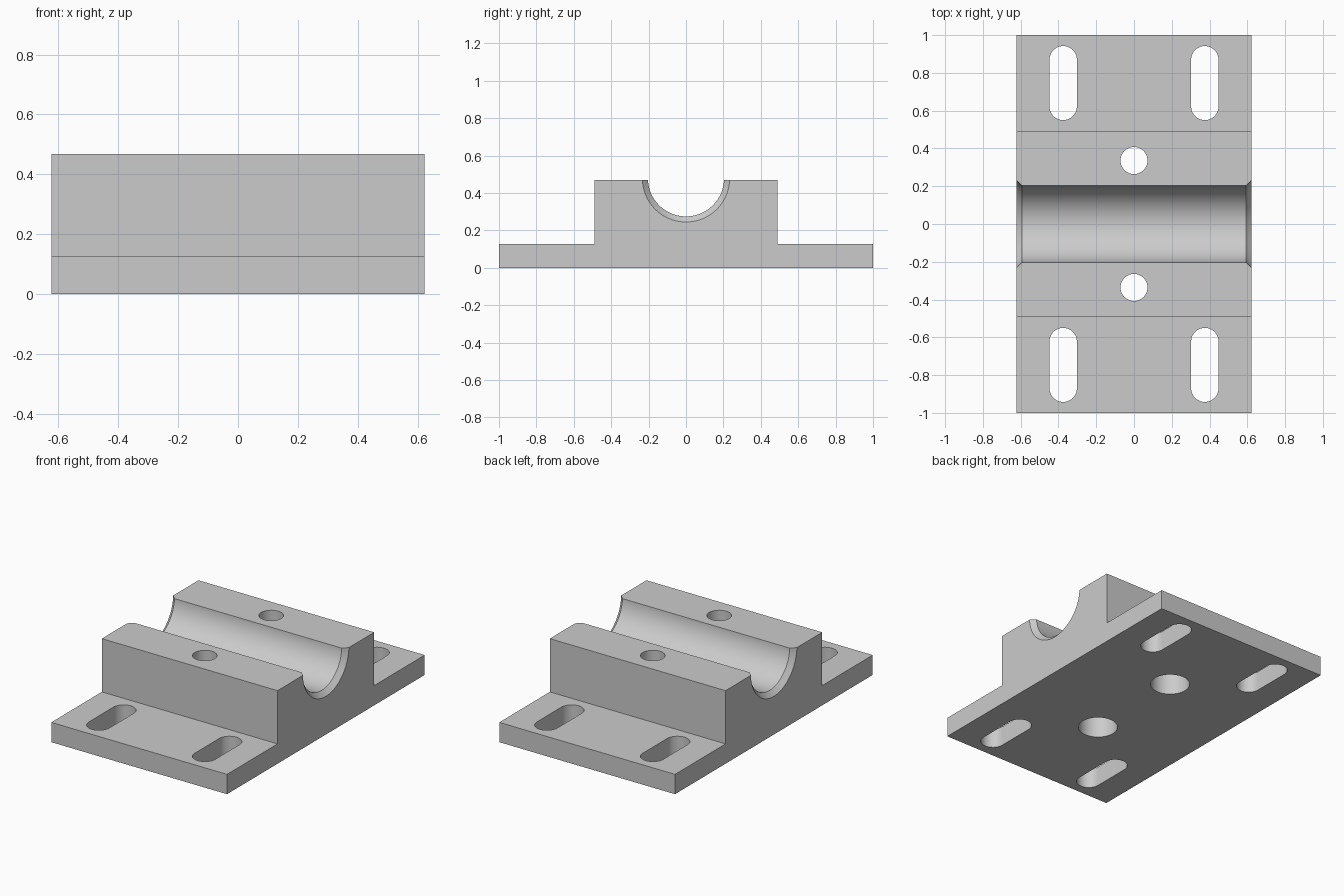
import bpy, bmesh
from math import cos, sin, pi, radians

if "Cube" in bpy.data.objects:
    bpy.data.objects.remove(bpy.data.objects["Cube"])

HALF_X, HALF_Y = 0.6225, 1.0
BASE_H, TOP_H, BLOCK_Y = 0.127, 0.468, 0.489
BORE_R, BORE_Z, CHAMFER = 0.2033, 0.478, 0.03

steel = bpy.data.materials.new("plain grey")
steel.use_nodes = True
grey = (0.6, 0.6, 0.6, 1)
steel.diffuse_color = grey
steel.node_tree.nodes["Principled BSDF"].inputs["Base Color"].default_value = grey


def loft(name, rings):
    """Closed solid through matching rings of points."""
    bm = bmesh.new()
    loops = [[bm.verts.new(p) for p in ring] for ring in rings]
    n = len(loops[0])
    for a, b in zip(loops, loops[1:]):
        for i in range(n):
            j = (i + 1) % n
            bm.faces.new((a[i], a[j], b[j], b[i]))
    bm.faces.new(loops[0])
    bm.faces.new(loops[-1])
    bmesh.ops.recalc_face_normals(bm, faces=bm.faces)
    mesh = bpy.data.meshes.new(name)
    bm.to_mesh(mesh)
    bm.free()
    mesh.materials.append(steel)
    obj = bpy.data.objects.new(name, mesh)
    bpy.context.collection.objects.link(obj)
    return obj


def slot(name, x, y, r, stretch, z0, z1, steps=32):
    """Upright round cutter, stretched along y into a slot."""
    outline = []
    for side in (0, 1):
        shift = stretch if side == 0 else -stretch
        for i in range(steps + (1 if stretch else 0)):
            a = pi * (side + i / steps)
            outline.append((x + r * cos(a), y + shift + r * sin(a)))
    return loft(name, [[(px, py, z) for px, py in outline] for z in (z0, z1)])


# Stepped body: flat base with a raised centre block
half = [(HALF_Y, 0), (HALF_Y, BASE_H), (BLOCK_Y, BASE_H), (BLOCK_Y, TOP_H)]
profile = half + [(-y, z) for y, z in reversed(half)]
body = loft("bearing_block", [[(x, y, z) for y, z in profile] for x in (-HALF_X, HALF_X)])

# Shaft cradle with chamfered ends
inner, outer = HALF_X - CHAMFER, HALF_X + CHAMFER
stations = [(-outer, BORE_R + 2 * CHAMFER), (-inner, BORE_R),
            (inner, BORE_R), (outer, BORE_R + 2 * CHAMFER)]
cutters = [loft("cradle_cutter", [
    [(x, r * cos(2 * pi * i / 128), BORE_Z + r * sin(2 * pi * i / 128)) for i in range(128)]
    for x, r in stations])]

# Mounting slots, bolt holes and their counterbores underneath
for s in (-1, 1):
    for x in (-0.375, 0.375):
        cutters.append(slot("slot_cutter", x, s * 0.746, 0.0725, 0.1235, -0.1, 0.3))
    cutters.append(slot("bolt_hole_cutter", 0, s * 0.336, 0.0715, 0, -0.1, 0.6))
    cutters.append(slot("counterbore_cutter", 0, s * 0.336, 0.117, 0, -0.1, 0.15))

bpy.context.view_layer.objects.active = body
for cutter in cutters:
    cutter.hide_render = True
    mod = body.modifiers.new("cut", "BOOLEAN")
    mod.operation = "DIFFERENCE"
    mod.solver = "EXACT"
    mod.object = cutter
    bpy.ops.object.modifier_apply(modifier=mod.name)
    bpy.data.objects.remove(cutter)

for obj in bpy.context.selected_objects:
    obj.select_set(False)
body.select_set(True)
bpy.ops.object.shade_smooth_by_angle(angle=radians(30))
